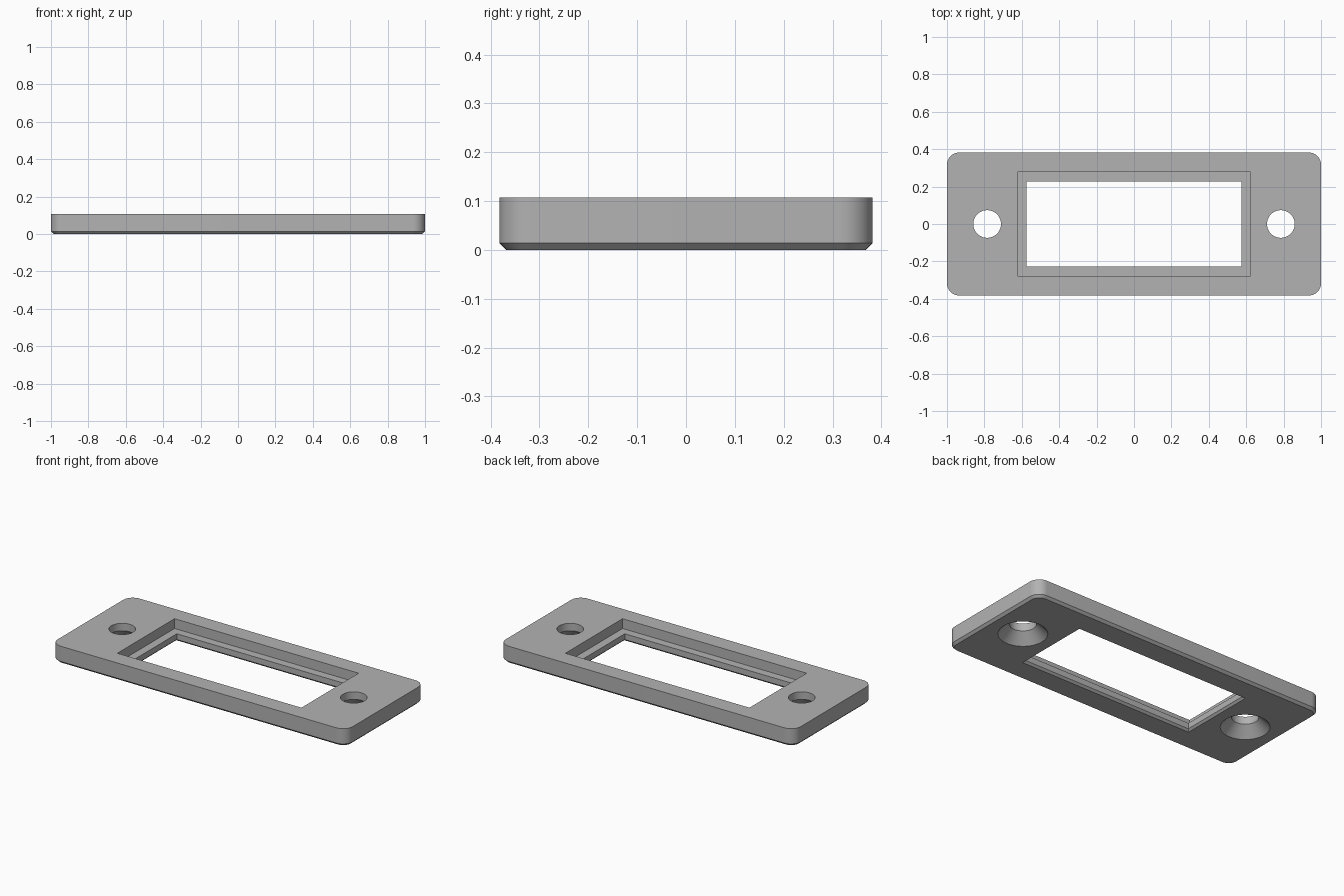
import bpy, bmesh, math

cube = bpy.data.objects.get("Cube")
if cube:
    bpy.data.objects.remove(cube, do_unlink=True)

grey = bpy.data.materials.new("plain grey")
grey.use_nodes = True
colour = (0.45, 0.45, 0.45, 1)
grey.diffuse_color = colour
grey.node_tree.nodes["Principled BSDF"].inputs["Base Color"].default_value = colour


def outline(hx, hy, radius, steps):
    """Rectangle outline with rounded corners, or sharp ones when radius is 0."""
    points = []
    for i, (sx, sy) in enumerate([(1, 1), (-1, 1), (-1, -1), (1, -1)]):
        cx, cy = sx * (hx - radius), sy * (hy - radius)
        for k in range(steps + 1 if radius else 1):
            a = math.pi / 2 * (i + k / steps)
            points.append((cx + radius * math.cos(a), cy + radius * math.sin(a)))
    return points


def circle(radius, cx, sides=48):
    return [(cx + radius * math.cos(2 * math.pi * k / sides),
             radius * math.sin(2 * math.pi * k / sides)) for k in range(sides)]


def loft(name, sections):
    """Closed solid through a stack of (outline, height) sections."""
    bm = bmesh.new()
    rings = [[bm.verts.new((x, y, z)) for x, y in pts] for pts, z in sections]
    n = len(rings[0])
    for low, high in zip(rings, rings[1:]):
        for i in range(n):
            j = (i + 1) % n
            bm.faces.new((low[i], low[j], high[j], high[i]))
    bm.faces.new(rings[0][::-1])
    bm.faces.new(rings[-1])
    bmesh.ops.recalc_face_normals(bm, faces=bm.faces)
    mesh = bpy.data.meshes.new(name)
    bm.to_mesh(mesh)
    bm.free()
    mesh.materials.append(grey)
    obj = bpy.data.objects.new(name, mesh)
    bpy.context.collection.objects.link(obj)
    return obj


# Rounded plate with a chamfered lower edge
HX, HY, TOP, R, C = 1.0, 0.382, 0.107, 0.065, 0.014
plate = loft("face_plate", [
    (outline(HX - C, HY - C, R - C, 10), 0),
    (outline(HX, HY, R, 10), C),
    (outline(HX, HY, R, 10), TOP)])

# Window: flared lower edge, thin lip, wider recess open to the top
WX, WY, STEP, FLARE, LEDGE = 0.574, 0.227, 0.05, 0.012, 0.047
OVER = 0.02
cutters = [loft("window_cutter", [
    (outline(WX + FLARE, WY + FLARE, 0, 1), -OVER),
    (outline(WX + FLARE, WY + FLARE, 0, 1), 0),
    (outline(WX, WY, 0, 1), FLARE),
    (outline(WX, WY, 0, 1), LEDGE),
    (outline(WX + STEP, WY + STEP, 0, 1), LEDGE),
    (outline(WX + STEP, WY + STEP, 0, 1), TOP + OVER)])]

# Screw holes, countersunk from below
for side, cx in (("left", 0.785), ("right", -0.785)):
    cutters.append(loft(side + "_screw_hole_cutter", [
        (circle(0.135, cx), -OVER),
        (circle(0.135, cx), 0),
        (circle(0.074, cx), 0.061),
        (circle(0.074, cx), TOP + OVER)]))

for cutter in cutters:
    mod = plate.modifiers.new(cutter.name, "BOOLEAN")
    mod.operation = "DIFFERENCE"
    mod.solver = "EXACT"
    mod.object = cutter

# Bake the cuts, drop the cutters, then shade
bpy.ops.object.select_all(action="DESELECT")
plate.select_set(True)
bpy.context.view_layer.objects.active = plate
for mod in list(plate.modifiers):
    bpy.ops.object.modifier_apply(modifier=mod.name)
for cutter in cutters:
    bpy.data.objects.remove(cutter, do_unlink=True)
bpy.ops.object.shade_smooth_by_angle(angle=math.radians(30))
